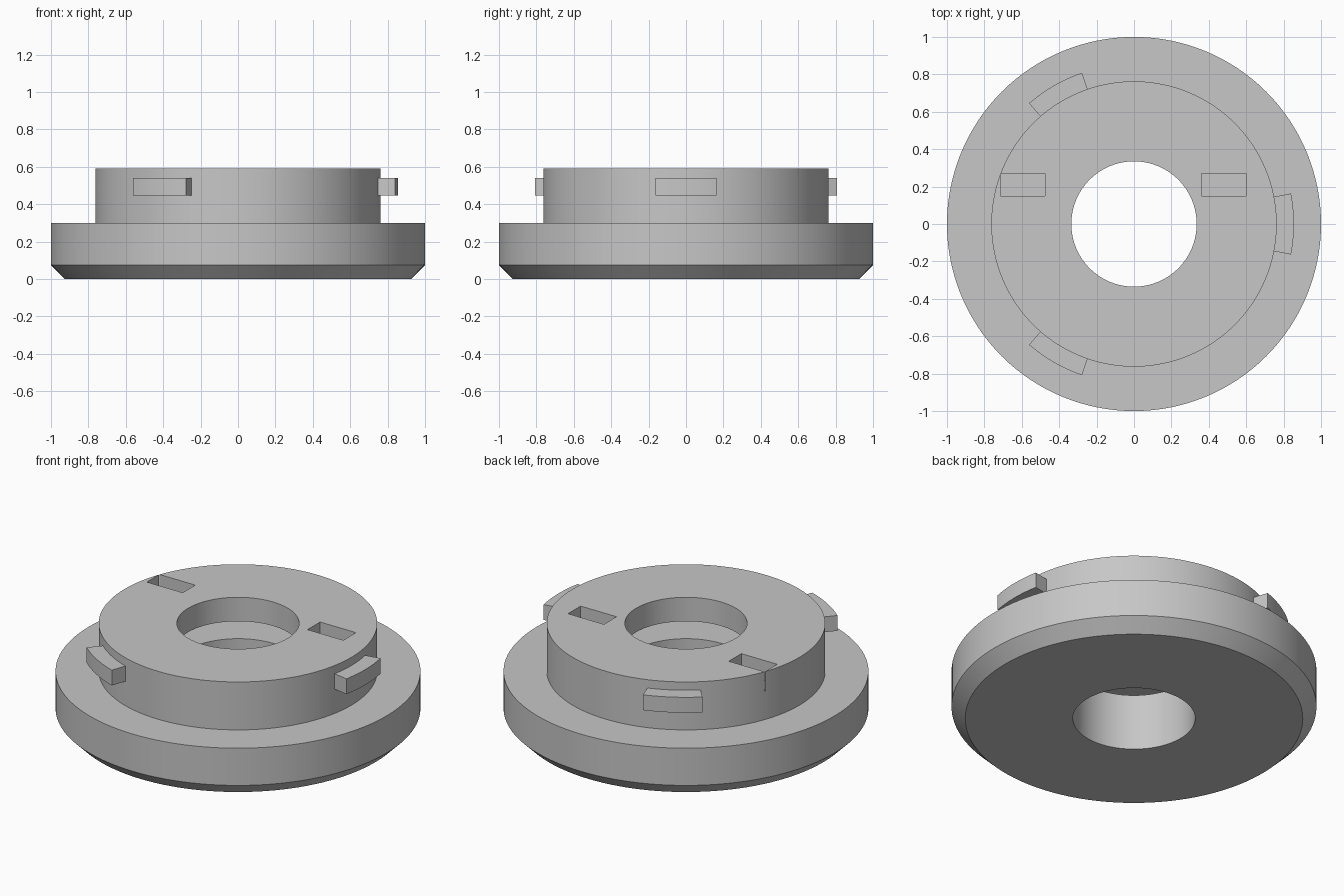
import bpy
import bmesh
from math import radians, cos, sin
from mathutils import Matrix, Vector

SEGMENTS = 128

cube = bpy.data.objects.get("Cube")
if cube:
    bpy.data.objects.remove(cube, do_unlink=True)

grey = bpy.data.materials.new("plain grey")
grey.use_nodes = True
grey.diffuse_color = (0.57, 0.57, 0.57, 1)
grey.node_tree.nodes["Principled BSDF"].inputs["Base Color"].default_value = grey.diffuse_color


def finish(bm, name):
    bmesh.ops.recalc_face_normals(bm, faces=bm.faces)
    mesh = bpy.data.meshes.new(name)
    bm.to_mesh(mesh)
    bm.free()
    mesh.materials.append(grey)
    obj = bpy.data.objects.new(name, mesh)
    bpy.context.collection.objects.link(obj)
    return obj


def select_only(obj):
    bpy.ops.object.select_all(action='DESELECT')
    obj.select_set(True)
    bpy.context.view_layer.objects.active = obj


def sweep(name, profile, start, end, steps):
    """Turn a closed (radius, height) profile about z; a full turn joins up."""
    full = abs(end - start) >= 360
    bm = bmesh.new()
    rings = []
    for i in range(steps if full else steps + 1):
        a = radians(start + (end - start) * i / steps)
        rings.append([bm.verts.new((r * cos(a), r * sin(a), z)) for r, z in profile])
    n = len(profile)
    for i in range(steps):
        a, b = rings[i], rings[(i + 1) % len(rings)]
        for j in range(n):
            k = (j + 1) % n
            bm.faces.new((a[j], b[j], b[k], a[k]))
    if not full:
        bm.faces.new(rings[0])
        bm.faces.new(rings[-1])
    return finish(bm, name)


def box_cutter(name, centre, size):
    bm = bmesh.new()
    bmesh.ops.create_cube(bm, size=1)
    bm.transform(Matrix.Translation(centre) @ Matrix.Diagonal((*size, 1)))
    return finish(bm, name)


def drill_cutter(name, centre, axis, depth, radius=0.05):
    bm = bmesh.new()
    bmesh.ops.create_cone(bm, cap_ends=True, segments=32, radius1=radius,
                          radius2=radius, depth=depth)
    turn = Vector(axis).to_track_quat('Z', 'Y').to_matrix().to_4x4()
    bm.transform(Matrix.Translation(centre) @ turn)
    return finish(bm, name)


def cut(obj, cutter):
    cutter.hide_render = True
    mod = obj.modifiers.new("cut", 'BOOLEAN')
    mod.operation = 'DIFFERENCE'
    mod.solver = 'EXACT'
    mod.object = cutter
    select_only(obj)
    bpy.ops.object.modifier_apply(modifier=mod.name)
    bpy.data.objects.remove(cutter, do_unlink=True)


def polar(radius, degrees, z):
    a = radians(degrees)
    return Vector((radius * cos(a), radius * sin(a), z))


# Flanged body: chamfered base, raised hub, bore with an inner groove
bore, hub, groove = 0.335, 0.763, 0.62
body = sweep("flanged_body", [
    (bore, 0), (0.925, 0), (1, 0.075), (1, 0.3), (hub, 0.3), (hub, 0.59),
    (bore, 0.59), (bore, 0.445), (groove, 0.445), (groove, 0.34), (bore, 0.34),
], 0, 360, SEGMENTS)

# Rectangular pockets in the top face
for x in (-0.595, 0.48):
    cut(body, box_cutter("pocket_cutter", (x, 0.21, 0.59), (0.24, 0.12, 0.24)))

# Blind screw holes in the groove floor
for angle in (90, 210, 330):
    cut(body, drill_cutter("screw_cutter", polar(0.48, angle, 0.34), (0, 0, 1), 0.24))

# Radial hole in the hub wall
cut(body, drill_cutter("side_cutter", polar(hub, 191, 0.49), polar(1, 191, 0), 0.3, 0.045))

select_only(body)
bpy.ops.object.shade_smooth_by_angle(angle=radians(30))

# Three curved locking lugs around the hub
for i, name in enumerate(("left_lug", "back_lug", "front_lug")):
    middle = 120 * i
    lug = sweep(name, [(0.74, 0.447), (0.855, 0.447), (0.855, 0.54), (0.74, 0.54)],
                middle - 11, middle + 11, 12)
    select_only(lug)
    bpy.ops.object.shade_smooth_by_angle(angle=radians(30))
